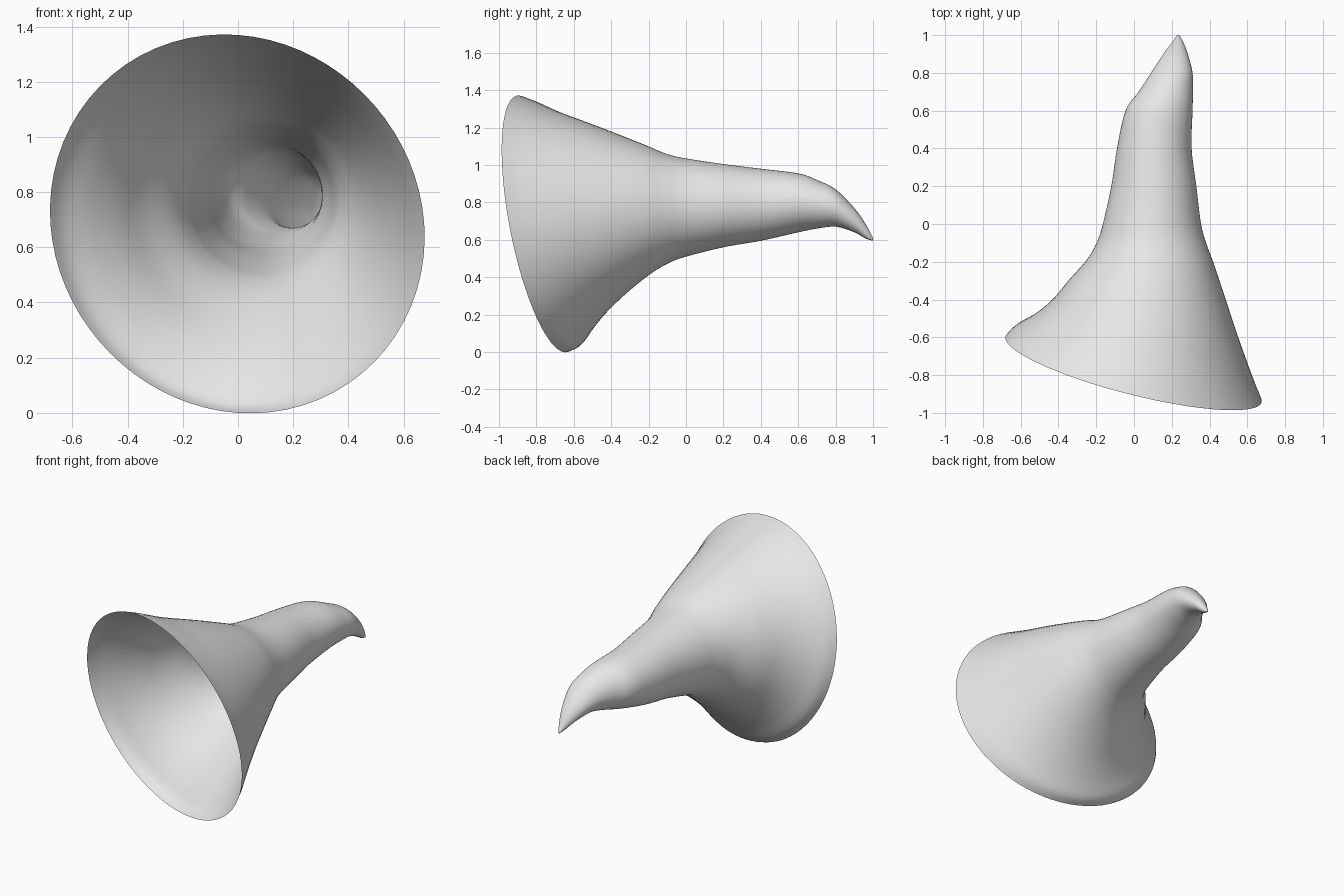
import bpy
import bmesh
import math

if "Cube" in bpy.data.objects:
    bpy.data.objects.remove(bpy.data.objects["Cube"], do_unlink=True)

SIDES = 72
STEPS = 5

# Cross-sections along the horn: y centre, mouth tilt, left x, right x, bottom z, top z
SECTIONS = [
    (-.77, 1, -.68, .675, 0, 1.37),
    (-.7, .95, -.63, .64, .03, 1.34),
    (-.6, .8, -.53, .59, .12, 1.285),
    (-.48, .6, -.435, .535, .22, 1.23),
    (-.34, .4, -.345, .48, .325, 1.168),
    (-.2, .2, -.245, .425, .42, 1.105),
    (-.1, .1, -.195, .385, .475, 1.06),
    (0, 0, -.165, .355, .51, 1.035),
    (.2, 0, -.12, .33, .56, 1.005),
    (.4, 0, -.09, .305, .595, .98),
    (.6, 0, -.045, .31, .64, .955),
    (.7, 0, .025, .312, .66, .92),
    (.8, 0, .09, .31, .67, .87),
    (.9, 0, .155, .285, .64, .77),
    (.96, 0, .2, .262, .607, .685),
    (1, 0, .228, .24, .595, .61),
]


def blend(a, b, c, d, t):
    """Smooth curve through b and c."""
    return b + t / 2 * (c - a + t * (2 * a - 5 * b + 4 * c - d
                                     + t * (3 * (b - c) + d - a)))


def smooth_sections(rows):
    padded = [rows[0]] + rows + [rows[-1]]
    result = []
    for i in range(len(rows) - 1):
        for step in range(STEPS):
            result.append([blend(*values, step / STEPS)
                           for values in zip(*padded[i:i + 4])])
    result.append(rows[-1])
    return result


def add_ring(bm, section):
    y, tilt, left, right, bottom, top = section
    ring = []
    for i in range(SIDES):
        angle = math.tau * i / SIDES
        skew = 1 - .035 * tilt * math.sin(2 * angle)
        dx = (right - left) / 2 * math.cos(angle) * skew
        dz = (top - bottom) / 2 * math.sin(angle) * skew
        ring.append(bm.verts.new(((left + right) / 2 + dx,
                                  y - tilt * (.26 * dx + .2 * dz),
                                  (top + bottom) / 2 + dz)))
    return ring


# Plain grey surface
grey = bpy.data.materials.new("plain grey")
grey.use_nodes = True
colour = (.8, .8, .8, 1)
grey.diffuse_color = colour
grey.node_tree.nodes["Principled BSDF"].inputs["Base Color"].default_value = colour

# Flared open horn with a drooping closed tip
bm = bmesh.new()
rings = [add_ring(bm, section) for section in smooth_sections(SECTIONS)]
for near, far in zip(rings, rings[1:]):
    for i in range(SIDES):
        j = (i + 1) % SIDES
        bm.faces.new((near[i], near[j], far[j], far[i]))
bm.faces.new(rings[-1])
for face in bm.faces:
    face.smooth = True

mesh = bpy.data.meshes.new("flared_horn")
bm.to_mesh(mesh)
bm.free()
mesh.materials.append(grey)
horn = bpy.data.objects.new("flared_horn", mesh)
bpy.context.collection.objects.link(horn)
